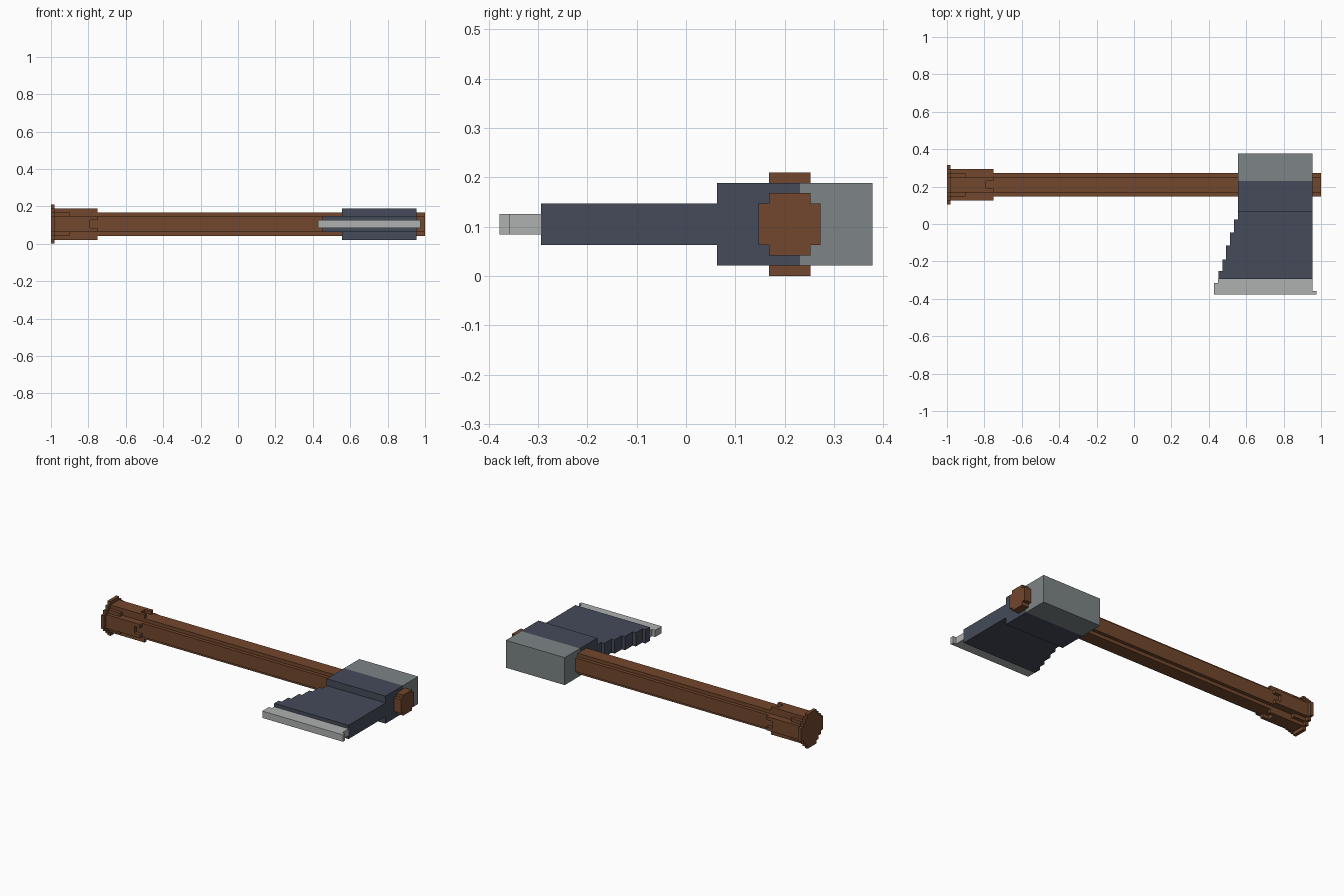
import bpy, bmesh

if "Cube" in bpy.data.objects:
    bpy.data.objects.remove(bpy.data.objects["Cube"])

U = 0.021                 # step size
CY, CZ = 0.21, 0.105      # handle axis


def material(name, rgb):
    m = bpy.data.materials.new(name)
    m.diffuse_color = (*rgb, 1)
    m.use_nodes = True
    m.node_tree.nodes["Principled BSDF"].inputs["Base Color"].default_value = m.diffuse_color
    return m


BROWN = material("brown wood", (0.17, 0.063, 0.026))
SLATE = material("dark slate steel", (0.058, 0.07, 0.102))
GREY = material("grey steel", (0.205, 0.235, 0.238))
LIGHT = material("light edge steel", (0.42, 0.44, 0.434))


def prism(bm, pts, axis, lo, hi):
    """Extrude a 2D outline along x (points are y, z) or z (points are x, y)."""
    def place(p, t):
        return (t, p[0], p[1]) if axis == "x" else (p[0], p[1], t)
    a = [bm.verts.new(place(p, lo)) for p in pts]
    b = [bm.verts.new(place(p, hi)) for p in pts]
    bm.faces.new(a[::-1])
    bm.faces.new(b)
    n = len(pts)
    for i in range(n):
        j = (i + 1) % n
        bm.faces.new((a[i], a[j], b[j], b[i]))


def rect(x0, x1, y0, y1):
    return [(x0, y0), (x1, y0), (x1, y1), (x0, y1)]


def stepped_round(steps):
    """Stair-stepped round outline about the handle axis, from one quadrant."""
    quad = []
    for i, (a, b) in enumerate(steps):
        quad.append((a, b))
        if i + 1 < len(steps):
            quad.append((steps[i + 1][0], b))
    pts = []
    for _ in range(4):
        pts += quad
        quad = [(-q, p) for p, q in quad]
    return [(CY + p * U, CZ + q * U) for p, q in pts]


def make(name, mat, prisms):
    bm = bmesh.new()
    for p in prisms:
        prism(bm, *p)
    bmesh.ops.recalc_face_normals(bm, faces=bm.faces)
    me = bpy.data.meshes.new(name)
    bm.to_mesh(me)
    bm.free()
    me.materials.append(mat)
    ob = bpy.data.objects.new(name, me)
    bpy.context.collection.objects.link(ob)


# Wooden handle and end knob
make("handle", BROWN, [(stepped_round([(3, 2), (2, 3)]), "x", -0.98, 1.0)])
make("handle_knob", BROWN,
     [(stepped_round([(5, 2), (4, 3), (3, 4), (2, 5)]), "x", -1.0, -0.98)])

# Grip: round collar, thinner collar, then pairs of prongs on four sides
grip = [(stepped_round([(4, 2), (3, 3), (2, 4)]), "x", -0.98, -0.9),
        (stepped_round([(4, 2), (2, 2), (2, 4)]), "x", -0.9, -0.79)]
for s in (-1, 1):
    for t in (-1, 1):
        d, w = sorted((s * 3 * U, s * 4 * U)), sorted((t * U, t * 2 * U))
        grip.append((rect(CY + d[0], CY + d[1], CZ + w[0], CZ + w[1]), "x", -0.79, -0.75))
        grip.append((rect(CY + w[0], CY + w[1], CZ + d[0], CZ + d[1]), "x", -0.79, -0.75))
make("grip", BROWN, grip)

# Head: socket block and hammer poll
z0, z1 = CZ - 4 * U, CZ + 4 * U
make("head_socket", SLATE, [(rect(0.556, 0.954, 0.063, 0.231), "z", z0, z1)])
make("head_poll", GREY, [(rect(0.556, 0.954, 0.231, 0.378), "z", z0, z1)])

# Blade with a stair-stepped heel
breaks = [0.063, 0.024, -0.045, -0.115, -0.189, -0.252, -0.294]
heel = []
for i in range(6):
    x = 0.556 - i * U
    heel += [(x, breaks[i]), (x, breaks[i + 1])]
make("blade", SLATE, [(heel + [(0.954, -0.294), (0.954, 0.063)], "z", CZ - 2 * U, CZ + 2 * U)])

# Cutting edge with small ears at the corners
edge = [(0.45, -0.294), (0.45, -0.315), (0.429, -0.315), (0.429, -0.378),
        (0.975, -0.378), (0.975, -0.357), (0.954, -0.357), (0.954, -0.294)]
make("cutting_edge", LIGHT, [(edge, "z", CZ - U, CZ + U)])
